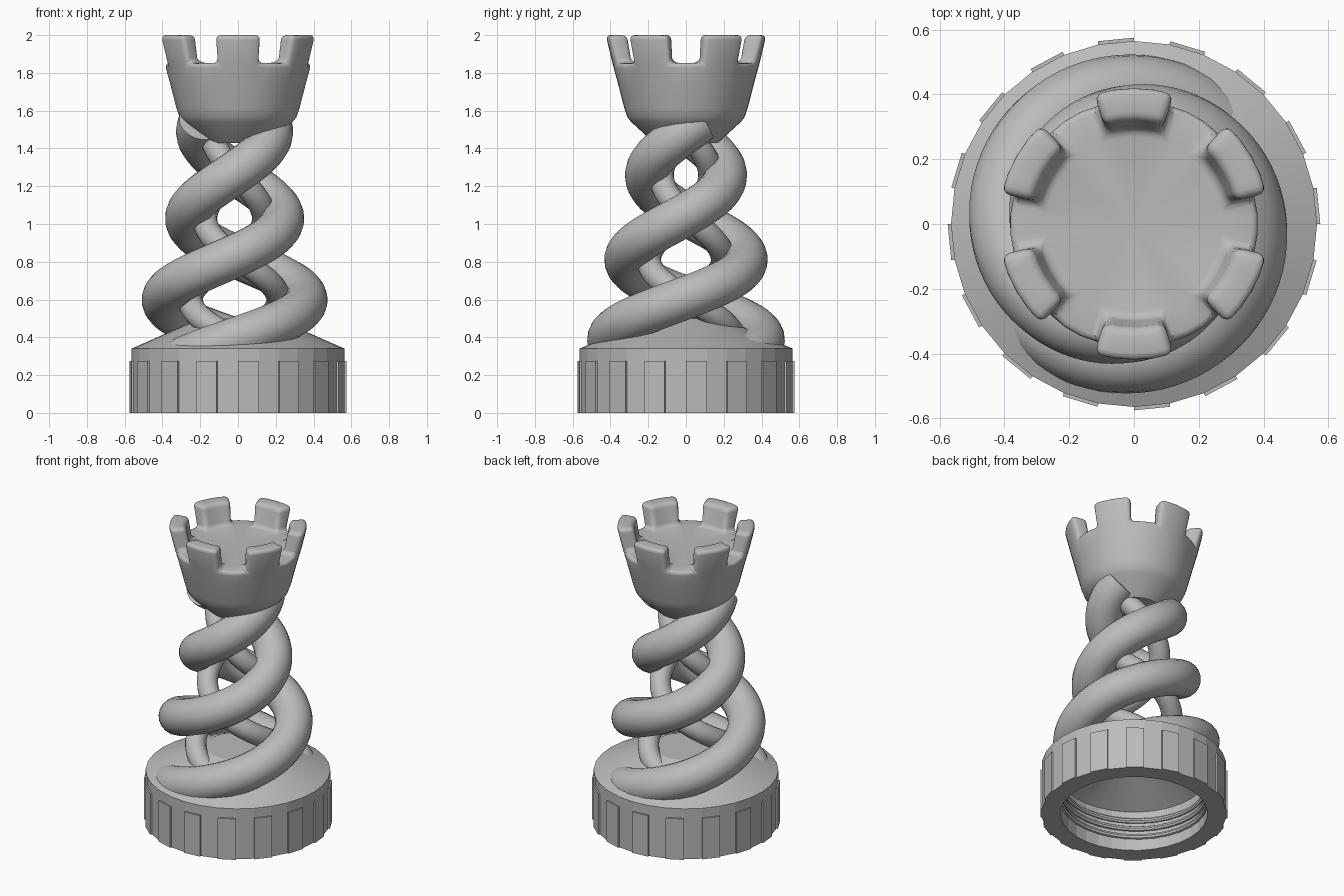
import bpy, bmesh
from math import pi, sin, cos, radians, hypot
from mathutils import Matrix

cube = bpy.data.objects.get("Cube")
if cube:
    bpy.data.objects.remove(cube)

grey = bpy.data.materials.new("plain grey")
grey.use_nodes = True
grey.diffuse_color = (0.5, 0.5, 0.5, 1)
grey.node_tree.nodes["Principled BSDF"].inputs["Base Color"].default_value = (0.5, 0.5, 0.5, 1)


def finish(name, bm, angle):
    """Turn a bmesh into a grey object, smooth below the given angle."""
    mesh = bpy.data.meshes.new(name)
    bm.to_mesh(mesh)
    bm.free()
    mesh.materials.clear()
    mesh.materials.append(grey)
    mesh.shade_smooth()
    mesh.set_sharp_from_angle(angle=radians(angle))
    obj = bpy.data.objects.new(name, mesh)
    bpy.context.collection.objects.link(obj)
    return obj


def lathe(profile, angles):
    """Revolve (radius, height) points around z at the given angles."""
    bm = bmesh.new()
    rings = []
    for r, z in profile:
        if r == 0:
            rings.append([bm.verts.new((0, 0, z))] * len(angles))
        else:
            rings.append([bm.verts.new((r * cos(a), r * sin(a), z)) for a in angles])
    for low, high in zip(rings, rings[1:]):
        for i in range(len(angles)):
            j = (i + 1) % len(angles)
            corners = dict.fromkeys((low[i], low[j], high[j], high[i]))
            bm.faces.new(list(corners))
    bmesh.ops.recalc_face_normals(bm, faces=bm.faces)
    return bm


def tube(name, points, thickness, sides, keep=None):
    """Sweep a round tube along points; drop faces that fail the keep rule."""
    curve = bpy.data.curves.new(name, 'CURVE')
    curve.dimensions = '3D'
    curve.bevel_depth = thickness
    curve.bevel_resolution = sides
    curve.use_fill_caps = True
    spline = curve.splines.new('POLY')
    spline.points.add(len(points) - 1)
    for p, co in zip(spline.points, points):
        p.co = (*co, 1)
    helper = bpy.data.objects.new(name + "_path", curve)
    mesh = bpy.data.meshes.new_from_object(helper)
    bm = bmesh.new()
    bm.from_mesh(mesh)
    bpy.data.objects.remove(helper)
    bpy.data.curves.remove(curve)
    bpy.data.meshes.remove(mesh)
    if keep:
        hidden = [f for f in bm.faces if not keep(f.calc_center_median())]
        bmesh.ops.delete(bm, geom=hidden, context='FACES')
    return finish(name, bm, 40)


# Hollow screw cap with a sloping top
CAP_R, RIM_Z, TOP_Z, SIDES = 0.565, 0.34, 0.5, 32
cap = [(0, TOP_Z), (0.2, TOP_Z), (CAP_R, RIM_Z), (CAP_R, 0), (0.45, 0),
       (0.45, 0.27), (0.15, 0.42), (0, 0.42)]
finish("cap", lathe(cap, [2 * pi * i / SIDES for i in range(SIDES)]), 9)

# Flat grip plates around the cap
bm = bmesh.new()
for i in range(SIDES // 2):
    place = (Matrix.Rotation(2 * pi * (2 * i + 0.5) / SIDES, 4, 'Z')
             @ Matrix.Translation((0.56, 0, 0.138))
             @ Matrix.Diagonal((0.025, 0.112, 0.276, 1)))
    bmesh.ops.create_cube(bm, size=1, matrix=place)
finish("grip_plates", bm, 9)

# Screw thread inside the cap
thread = []
for i in range(145):
    a = 2 * pi * i / 48
    thread.append((0.45 * cos(a), 0.45 * sin(a), 0.06 + 0.055 * a / (2 * pi)))
tube("thread", thread, 0.018, 2)


# Twisted stem: two thick strands, and two thin ones turning the other way
def stem_radius(z):
    t = min(1, max(0, (z - 0.33) / 1.17))
    return 0.195 + 0.215 * (0.5 + 0.5 * cos(pi * t)) ** 1.2


def above_cap(p):
    r = hypot(p.x, p.y)
    return p.z > min(TOP_Z, RIM_Z + (CAP_R - r) * 0.44) - 0.035


def strand(name, phase, turn, scale, thickness, start, end):
    points = []
    for i in range(121):
        z = start + (end - start) * i / 120
        a = turn * (z - 0.61) / 0.22 * pi / 2 + phase
        r = stem_radius(z) * scale
        points.append((r * cos(a) - 0.018, r * sin(a), z))
    tube(name, points, thickness, 8, above_cap)


for side, phase in (("a", 0), ("b", pi)):
    strand("outer_strand_" + side, phase, 1, 1, 0.115, 0.27, 1.54)
    strand("inner_strand_" + side, phase, -1, 0.62, 0.065, 0.35, 1.52)

# Tower head: each sixth of the circle is one merlon and one gap
MERLON, GAP = 34, 26
angles = []
for k in range(6):
    first = 30 + 60 * k - MERLON / 2
    angles += [radians(first + MERLON * i / 4) for i in range(4)]
    angles += [radians(first + MERLON + GAP * i / 3) for i in range(3)]
FLOOR = 1.852
head = [(0, 1.43), (0.17, 1.43), (0.29, 1.54), (0.31, 1.565), (0.326, 1.61),
        (0.362, 1.75), (0.39, FLOOR), (0.295, FLOOR), (0, FLOOR)]
bm = lathe(head, angles)
bm.faces.ensure_lookup_table()
ring = bm.faces[6 * len(angles):7 * len(angles)]
merlons = [f for i, f in enumerate(ring) if i % 7 < 4]
raised = bmesh.ops.extrude_face_region(bm, geom=merlons)["geom"]
bmesh.ops.delete(bm, geom=merlons, context='FACES')
for v in raised:
    if isinstance(v, bmesh.types.BMVert):
        v.co = (v.co.x * 1.09, v.co.y * 1.09, 2)
bmesh.ops.recalc_face_normals(bm, faces=bm.faces)

# Round off the battlements
edges = [e for e in bm.edges if min(v.co.z for v in e.verts) > FLOOR - 0.01
         and len(e.link_faces) == 2 and e.calc_face_angle() > radians(35)]
bmesh.ops.bevel(bm, geom=edges, offset=0.026, offset_type='OFFSET', segments=3,
                profile=0.5, affect='EDGES', clamp_overlap=True)
finish("tower_head", bm, 40)
